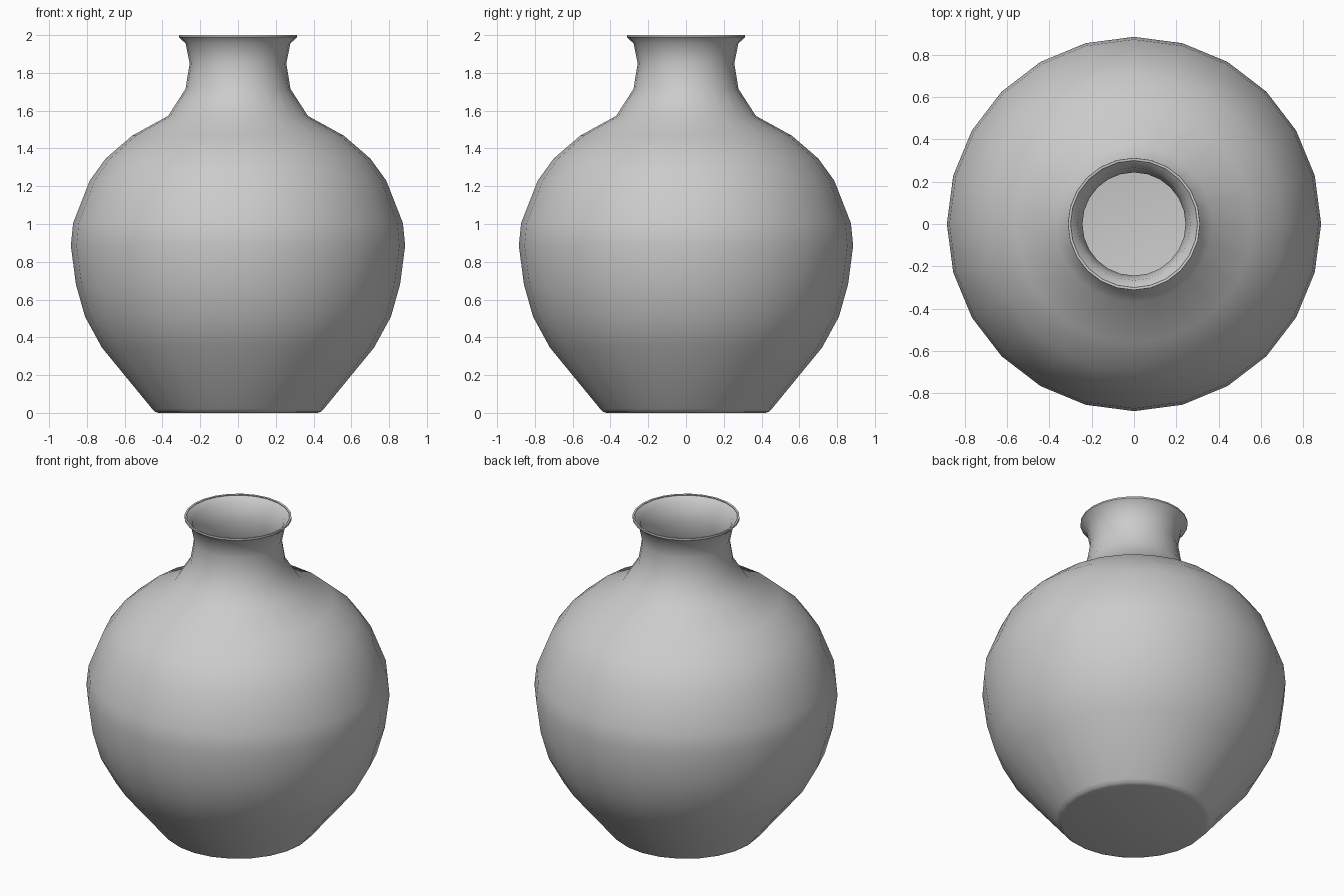
import bpy, bmesh, math

if "Cube" in bpy.data.objects:
    bpy.data.objects.remove(bpy.data.objects["Cube"])

SIDES = 24
# Outer profile (radius, height) from base to rim
profile = [(0.42, 0.0), (0.44, 0.006), (0.455, 0.022), (0.72, 0.345), (0.81, 0.51),
           (0.858, 0.68), (0.885, 0.885), (0.873, 1.005), (0.785, 1.23),
           (0.70, 1.347), (0.56, 1.468), (0.37, 1.572), (0.278, 1.715),
           (0.256, 1.85), (0.277, 1.955), (0.313, 1.99), (0.312, 2.0)]

# Vase shell: rings joined by quads, closed with a flat base
bm = bmesh.new()
rings = [[bm.verts.new((r * math.cos(2 * math.pi * i / SIDES),
                        r * math.sin(2 * math.pi * i / SIDES), z))
          for i in range(SIDES)] for r, z in profile]
for lo, hi in zip(rings, rings[1:]):
    for i in range(SIDES):
        j = (i + 1) % SIDES
        bm.faces.new((lo[i], lo[j], hi[j], hi[i]))
bm.faces.new(rings[0][::-1])
mesh = bpy.data.meshes.new("vase")
bm.to_mesh(mesh)
bm.free()
vase = bpy.data.objects.new("vase", mesh)
bpy.context.collection.objects.link(vase)

# Thin inner wall
wall = vase.modifiers.new("wall", 'SOLIDIFY')
wall.thickness = 0.012
wall.offset = -1

# Smooth shading
bpy.context.view_layer.objects.active = vase
vase.select_set(True)
bpy.ops.object.modifier_apply(modifier="wall")
bpy.ops.object.shade_smooth_by_angle(angle=math.radians(50))
